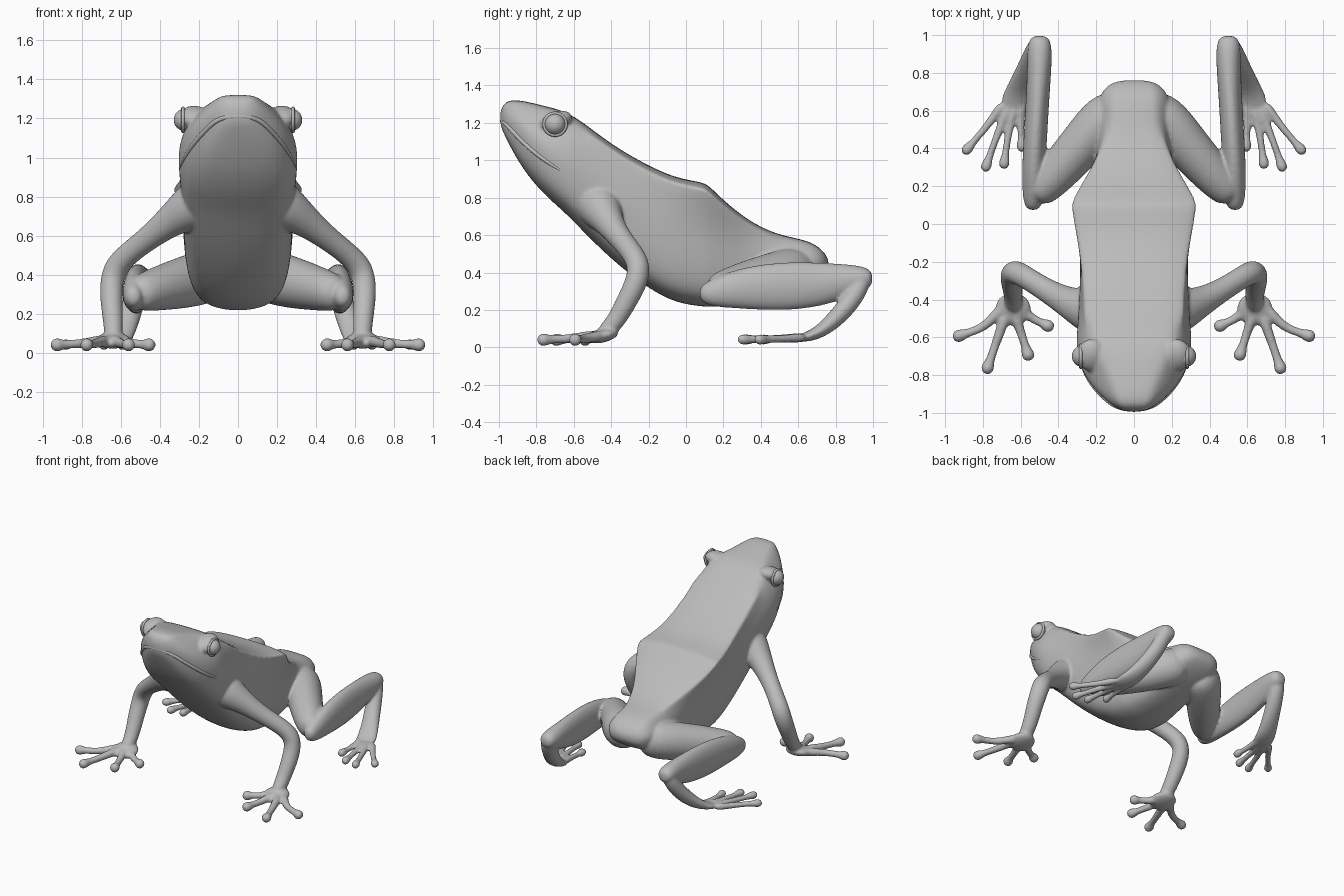
import bpy, bmesh, math
from mathutils import Vector

if "Cube" in bpy.data.objects:
    bpy.data.objects.remove(bpy.data.objects["Cube"])

skin = bpy.data.materials.new("grey_skin")
skin.diffuse_color = (0.5, 0.5, 0.5, 1)
skin.use_nodes = True
skin.node_tree.nodes["Principled BSDF"].inputs["Base Color"].default_value = skin.diffuse_color


def finish(ob, levels=2, mirror=False):
    """Material, mirroring, subdivision and smooth shading."""
    ob.data.materials.append(skin)
    if mirror:
        mod = ob.modifiers.new("mirror", 'MIRROR')
        mod.use_mirror_merge = False
    if levels:
        sub = ob.modifiers.new("subsurf", 'SUBSURF')
        sub.levels = sub.render_levels = levels
    for p in ob.data.polygons:
        p.use_smooth = True
    return ob


def loft(name, rings, crease_cols=(), crease=0.0, **kw):
    """Skin closed rings of points and cap both ends."""
    bm = bmesh.new()
    layer = bm.edges.layers.float.new("crease_edge")
    vs = [[bm.verts.new(p) for p in r] for r in rings]
    n = len(vs[0])
    for a, b in zip(vs, vs[1:]):
        for i in range(n):
            j = (i + 1) % n
            bm.faces.new((a[i], a[j], b[j], b[i]))
    bm.faces.new(vs[0][::-1])
    bm.faces.new(vs[-1])
    for a, b in zip(vs, vs[1:]):
        if -0.6 < a[0].co.y < 0.45:
            for c in crease_cols:
                bm.edges.get((a[c], b[c]))[layer] = crease
    bmesh.ops.recalc_face_normals(bm, faces=bm.faces)
    me = bpy.data.meshes.new(name)
    bm.to_mesh(me)
    bm.free()
    ob = bpy.data.objects.new(name, me)
    bpy.context.collection.objects.link(ob)
    return finish(ob, **kw)


def limb(name, pts, ref, sides=8, mirror=True):
    """Tube through (x, y, z, radius along ref, other radius)."""
    ref, rings = Vector(ref), []
    co = [Vector(p[:3]) for p in pts]
    for i, p in enumerate(pts):
        t = (co[min(i + 1, len(co) - 1)] - co[max(i - 1, 0)]).normalized()
        s = (ref - t * ref.dot(t)).normalized()
        u = t.cross(s)
        ra, rb = p[3] * 1.07, p[-1] * 1.07
        rings.append([co[i] + s * ra * math.cos(k * math.tau / sides)
                      + u * rb * math.sin(k * math.tau / sides) for k in range(sides)])
    return loft(name, rings, mirror=mirror)


def ball(name, loc, scale, rot=(0, 0, 0)):
    bpy.ops.mesh.primitive_uv_sphere_add(segments=24, ring_count=14, location=loc, rotation=rot)
    ob = bpy.context.object
    ob.name = name
    ob.scale = scale
    bpy.ops.object.transform_apply(location=True, rotation=True, scale=True)
    return finish(ob, levels=0, mirror=True)


# Body: y, top z, bottom z, back half-width, flank half-width
sections = [
    (-0.995, 1.26, 1.19, .03, .045), (-0.97, 1.315, 1.13, .08, .105),
    (-0.92, 1.325, 1.03, .105, .17), (-0.85, 1.315, .915, .13, .24),
    (-0.75, 1.29, .80, .18, .295), (-0.65, 1.265, .715, .235, .315),
    (-0.55, 1.205, .61, .26, .305), (-0.40, 1.085, .46, .265, .295),
    (-0.20, .97, .30, .28, .285), (-0.05, .905, .225, .31, .285),
    (0.08, .885, .208, .335, .27), (0.12, .87, .205, .335, .265), (0.20, .785, .21, .29, .24),
    (0.35, .665, .23, .195, .20), (0.50, .60, .27, .14, .19),
    (0.62, .58, .31, .13, .20), (0.71, .545, .36, .125, .175), (0.765, .475, .42, .08, .10)]


def half_ring(y, zt, zb, wt, wm):
    h = zt - zb
    return [(0, y, zt), (.65 * wt, y, zt - .003), (wt, y, zt - .045 * h), (wm, y, zt - .35 * h),
            (.97 * wm, y, zt - .60 * h), (.88 * wm, y, zb + .18 * h), (.65 * wm, y, zb + .05 * h),
            (0, y, zb)]


rings = []
for s in sections:
    half = half_ring(*s)
    rings.append(half + [(-x, y, z) for x, y, z in half[-2:0:-1]])
body = loft("body", rings, crease_cols=(2, 12), crease=0.75)
parts = [body]

# Brows over the eyes
parts.append(ball("brow", (.225, -.695, 1.208), (.078, .09, .052), (math.radians(20), 0, 0)))

# Front leg from shoulder over elbow to wrist, with a webbed palm
parts.append(limb("front_leg", [
    (.16, -.48, .79, .14), (.25, -.455, .74, .122), (.34, -.42, .68, .085),
    (.45, -.36, .593, .064), (.56, -.29, .51, .06), (.628, -.25, .44, .066),
    (.65, -.26, .355, .063), (.648, -.315, .25, .058), (.64, -.36, .165, .053),
    (.638, -.41, .10, .05), (.638, -.46, .065, .035)], (1, -1, 1)))
parts.append(ball("palm", (.64, -.45, .062), (.095, .09, .037), (math.radians(12), 0, 0)))

# Hind leg: thigh, tall flat shin, and webbed foot sloping down from the heel
parts.append(limb("thigh", [
    (.04, .61, .42, .12, .12), (.15, .565, .395, .145, .145), (.275, .42, .36, .125, .138),
    (.39, .29, .333, .115, .12), (.48, .195, .31, .102, .103), (.53, .135, .295, .07, .075)],
    (1, 1, 0)))
parts.append(limb("shin", [
    (.535, .07, .285, .03, .035), (.535, .12, .285, .057, .072), (.532, .28, .315, .064, .112),
    (.52, .50, .325, .064, .137), (.508, .70, .335, .064, .125), (.50, .85, .355, .067, .095),
    (.50, .95, .37, .067, .068), (.50, 1.0, .37, .045, .04)], (1, 0, 0)))
parts.append(limb("hind_foot", [
    (.505, .955, .385, .05, .04), (.52, .925, .31, .056, .054), (.55, .85, .205, .06, .054),
    (.585, .765, .12, .066, .045), (.615, .69, .068, .076, .033), (.64, .62, .05, .077, .023),
    (.65, .575, .047, .05, .014)], (1, 0, 0)))


def digit(name, base, mid, tip, r):
    """Slender toe ending in a rounded pad."""
    b, m, t = Vector(base), Vector(mid), Vector(tip)
    d = (t - m).normalized()
    pts = [(b, r * 1.3), (b.lerp(m, .5), r * 1.15), (m, r), (m.lerp(t, .6), r * .9),
           (t - d * .035, r * 1.15), (t - d * .01, r * 1.5), (t + d * .014, r * 1.25),
           (t + d * .026, r * .4)]
    parts.append(limb(name, [(*p, q) for p, q in pts], (0, 0, 1)))


# Fingers
for i, (base, mid, tip) in enumerate([
        ((.68, -.43), (.80, -.55), (.935, -.595)), ((.675, -.47), (.727, -.62), (.778, -.77)),
        ((.635, -.47), (.60, -.57), (.558, -.70)), ((.62, -.43), (.54, -.50), (.448, -.543))]):
    digit(f"finger_{i + 1}", (*base, .065), (*mid, .047), (*tip, .04), .025)

# Hind toes
for i, (base, mid, tip) in enumerate([
        ((.69, .64), (.785, .51), (.888, .39)), ((.66, .63), (.725, .47), (.785, .30)),
        ((.63, .63), (.665, .48), (.688, .315)), ((.595, .65), (.60, .53), (.593, .405))]):
    digit(f"hind_toe_{i + 1}", (*base, .053), (*mid, .046), (*tip, .042), .021)

# Fuse all skin parts into one smoothly blended body
bpy.ops.object.select_all(action='DESELECT')
for ob in parts:
    ob.select_set(True)
bpy.context.view_layer.objects.active = body
bpy.ops.object.convert(target='MESH')
bpy.ops.object.join()
body = bpy.context.object
body.name = "body_and_legs"
rem = body.modifiers.new("fuse", 'REMESH')
rem.mode = 'VOXEL'
rem.voxel_size = 0.009
rem.use_smooth_shade = True
smo = body.modifiers.new("blend", 'SMOOTH')
smo.factor, smo.iterations = 0.5, 8

# Upper lip following the mouth line
right = [Vector(half_ring(*s)[4]) for s in sections[1:6]]
right = [Vector((p.x * .965, p.y, p.z)) for p in right]
lip = [(-p.x, p.y, p.z, .014) for p in right[::-1]] + [(0, -.988, 1.215, .014)] \
    + [(*p, .014) for p in right]
lip[0] = lip[0][:3] + (.006,)
lip[-1] = lip[-1][:3] + (.006,)
limb("upper_lip", lip, (0, .6, 1), sides=6, mirror=False)

# Eyes and eyelid rims
ball("eye", (.272, -.70, 1.193), (.057, .057, .057))
bpy.ops.mesh.primitive_torus_add(major_radius=.059, minor_radius=.009, major_segments=28,
                                 minor_segments=8, location=(.282, -.70, 1.193),
                                 rotation=(0, math.pi / 2, 0))
bpy.context.object.name = "eyelid"
bpy.ops.object.transform_apply(location=True, rotation=True, scale=True)
finish(bpy.context.object, levels=0, mirror=True)
